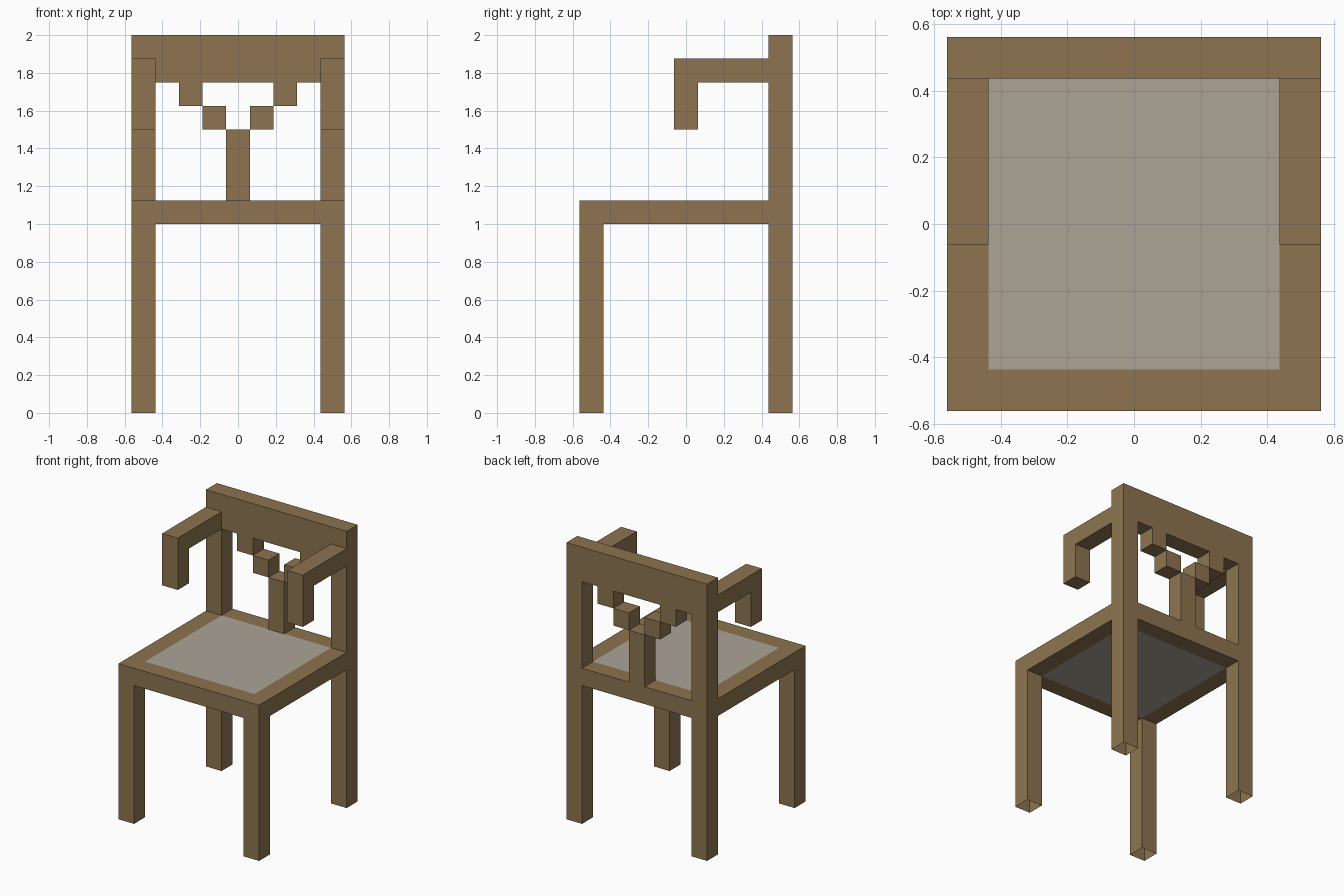
import bpy, bmesh
from mathutils import Vector

if "Cube" in bpy.data.objects:
    bpy.data.objects.remove(bpy.data.objects["Cube"])

U = 0.125            # thickness of every wooden bar
H = 4.5 * U          # half width of the chair
IN = H - U           # inner edge of the frame


def material(name, rgb):
    m = bpy.data.materials.new(name)
    m.diffuse_color = (*rgb, 1)
    m.use_nodes = True
    m.node_tree.nodes["Principled BSDF"].inputs["Base Color"].default_value = m.diffuse_color
    return m


WOOD = material("brown wood", (0.266, 0.175, 0.080))
FABRIC = material("grey seat fabric", (0.413, 0.371, 0.305))


def finish(name, bm, mats=(WOOD,)):
    me = bpy.data.meshes.new(name)
    bm.to_mesh(me)
    bm.free()
    for m in mats:
        me.materials.append(m)
    ob = bpy.data.objects.new(name, me)
    bpy.context.collection.objects.link(ob)
    return ob


def block(lo, hi, open_ends=False):
    """Box between two corners, optionally a tube open at top and bottom."""
    bm = bmesh.new()
    bmesh.ops.create_cube(bm, size=1)
    lo, hi = Vector(lo), Vector(hi)
    for v in bm.verts:
        v.co = (lo + hi) / 2 + v.co * (hi - lo)
    if open_ends:
        bm.normal_update()
        ends = [f for f in bm.faces if abs(f.normal.z) > 0.5]
        bmesh.ops.delete(bm, geom=ends, context='FACES_ONLY')
    return bm


# Seat: one slab, cut along the frame, with a grey centre panel
bm = block((-H, -H, 1), (H, H, 1 + U))
for axis in ((1, 0, 0), (0, 1, 0)):
    for s in (-IN, IN):
        bmesh.ops.bisect_plane(bm, geom=bm.verts[:] + bm.edges[:] + bm.faces[:],
                               plane_co=Vector(axis) * s, plane_no=axis)
for f in bm.faces:
    c = f.calc_center_median()
    f.material_index = int(abs(c.x) < IN and abs(c.y) < IN)
finish("seat", bm, (WOOD, FABRIC))

# Back top rail and central splat
finish("back_top_rail", block((-H, IN, 1.75), (H, H, 2)))
finish("back_splat", block((-U / 2, IN, 1 + U), (U / 2, H, 1.5)))

for side, s in (("left", -1), ("right", 1)):
    x0, x1 = sorted((s * IN, s * H))

    # Legs are hollow and open underneath
    finish(f"front_leg_{side}", block((x0, -H, 0), (x1, -IN, 1), True))
    finish(f"back_leg_{side}", block((x0, IN, 0), (x1, H, 1), True))
    finish(f"back_post_{side}", block((x0, IN, 1 + U), (x1, H, 1.75), True))

    # Stepped blocks linking the splat to the top rail
    for i, z in enumerate((1.5, 1.625)):
        a, b = sorted((s * (0.5 + i) * U, s * (1.5 + i) * U))
        finish(f"back_step_{side}_{i + 1}", block((a, IN, z), (b, H, z + U)))

    # Armrest: hooked profile extruded across its width
    bm = bmesh.new()
    profile = [(IN, 1.875), (-U / 2, 1.875), (-U / 2, 1.5),
               (U / 2, 1.5), (U / 2, 1.75), (IN, 1.75)]
    face = bm.faces.new([bm.verts.new((x0, y, z)) for y, z in profile])
    ext = bmesh.ops.extrude_face_region(bm, geom=[face], use_keep_orig=True)
    for v in ext["geom"]:
        if isinstance(v, bmesh.types.BMVert):
            v.co.x = x1
    bmesh.ops.recalc_face_normals(bm, faces=bm.faces[:])
    finish(f"armrest_{side}", bm)
